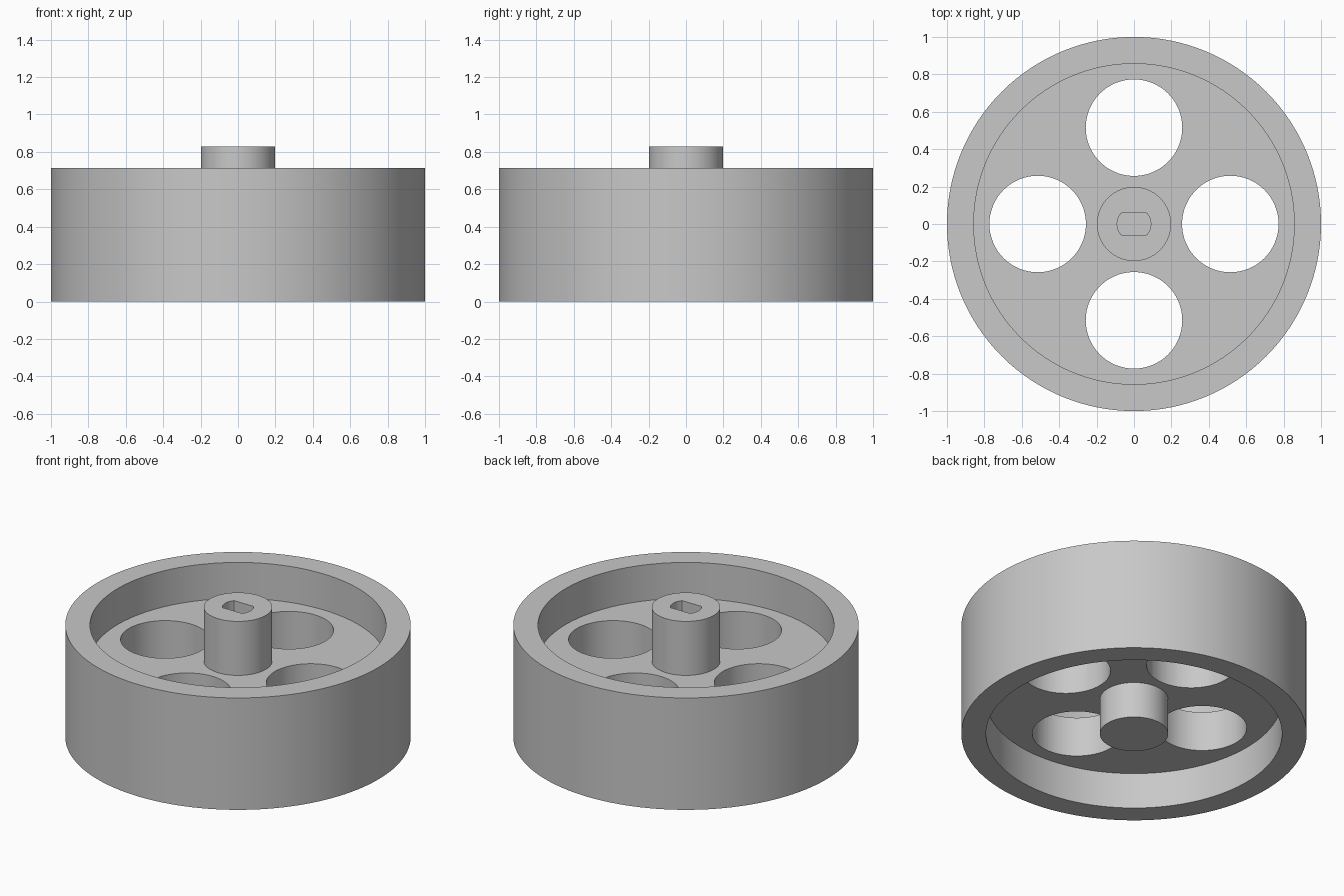
import bpy
import bmesh
import math
from mathutils import Matrix

SEGMENTS = 128
RIM_H, HUB_H = 0.715, 0.83
RIM_IN, HUB_R = 0.857, 0.198
WEB_LOW, WEB_HIGH = 0.23, 0.485
HOLE_R, HOLE_DIST = 0.258, 0.515
SLOT_R, SLOT_HALF, SLOT_DEPTH = 0.09, 0.058, 0.34

cube = bpy.data.objects.get("Cube")
if cube:
    bpy.data.objects.remove(cube, do_unlink=True)

grey = bpy.data.materials.new("light grey plastic")
grey.use_nodes = True
colour = (0.58, 0.58, 0.58, 1)
grey.diffuse_color = colour
grey.node_tree.nodes["Principled BSDF"].inputs["Base Color"].default_value = colour


def make_object(name, bm):
    bmesh.ops.recalc_face_normals(bm, faces=bm.faces)
    mesh = bpy.data.meshes.new(name)
    bm.to_mesh(mesh)
    bm.free()
    mesh.materials.append(grey)
    obj = bpy.data.objects.new(name, mesh)
    bpy.context.collection.objects.link(obj)
    return obj


def lathe(name, profile):
    bm = bmesh.new()
    verts = [bm.verts.new((r, 0, z)) for r, z in profile]
    edges = [bm.edges.new(pair) for pair in zip(verts, verts[1:])]
    bmesh.ops.spin(bm, geom=verts + edges, cent=(0, 0, 0), axis=(0, 0, 1),
                   angle=math.tau, steps=SEGMENTS)
    bmesh.ops.remove_doubles(bm, verts=bm.verts, dist=0.0001)
    return make_object(name, bm)


def add_cylinder(bm, radius, low, high, x=0, y=0, segments=96):
    place = Matrix.Translation((x, y, (low + high) / 2))
    return bmesh.ops.create_cone(bm, cap_ends=True, segments=segments,
                                 radius1=radius, radius2=radius,
                                 depth=high - low, matrix=place)["verts"]


def cut(target, cutter):
    cutter.hide_render = True
    bpy.context.view_layer.objects.active = target
    mod = target.modifiers.new("cut", "BOOLEAN")
    mod.operation = "DIFFERENCE"
    mod.solver = "EXACT"
    mod.object = cutter
    bpy.ops.object.modifier_apply(modifier=mod.name)
    bpy.data.objects.remove(cutter, do_unlink=True)


# Rim, recessed web and hub turned as one solid
wheel = lathe("wheel_body", [
    (0, 0), (HUB_R, 0), (HUB_R, WEB_LOW), (RIM_IN, WEB_LOW), (RIM_IN, 0),
    (1, 0), (1, RIM_H), (RIM_IN, RIM_H), (RIM_IN, WEB_HIGH),
    (HUB_R, WEB_HIGH), (HUB_R, HUB_H), (0, HUB_H)])

# Four round openings through the web
bm = bmesh.new()
for i in range(4):
    a = i * math.pi / 2
    add_cylinder(bm, HOLE_R, WEB_LOW - 0.1, WEB_HIGH + 0.1,
                 HOLE_DIST * math.cos(a), HOLE_DIST * math.sin(a))
cut(wheel, make_object("web_hole_cutter", bm))

# Blind shaft socket with two flats in the hub top
bm = bmesh.new()
for v in add_cylinder(bm, SLOT_R, HUB_H - SLOT_DEPTH, HUB_H + 0.1, segments=64):
    v.co.y = max(-SLOT_HALF, min(SLOT_HALF, v.co.y))
cut(wheel, make_object("shaft_socket_cutter", bm))

# Smooth round walls, sharp rims
bpy.ops.object.select_all(action="DESELECT")
wheel.select_set(True)
bpy.context.view_layer.objects.active = wheel
bpy.ops.object.shade_smooth_by_angle(angle=math.radians(30))
